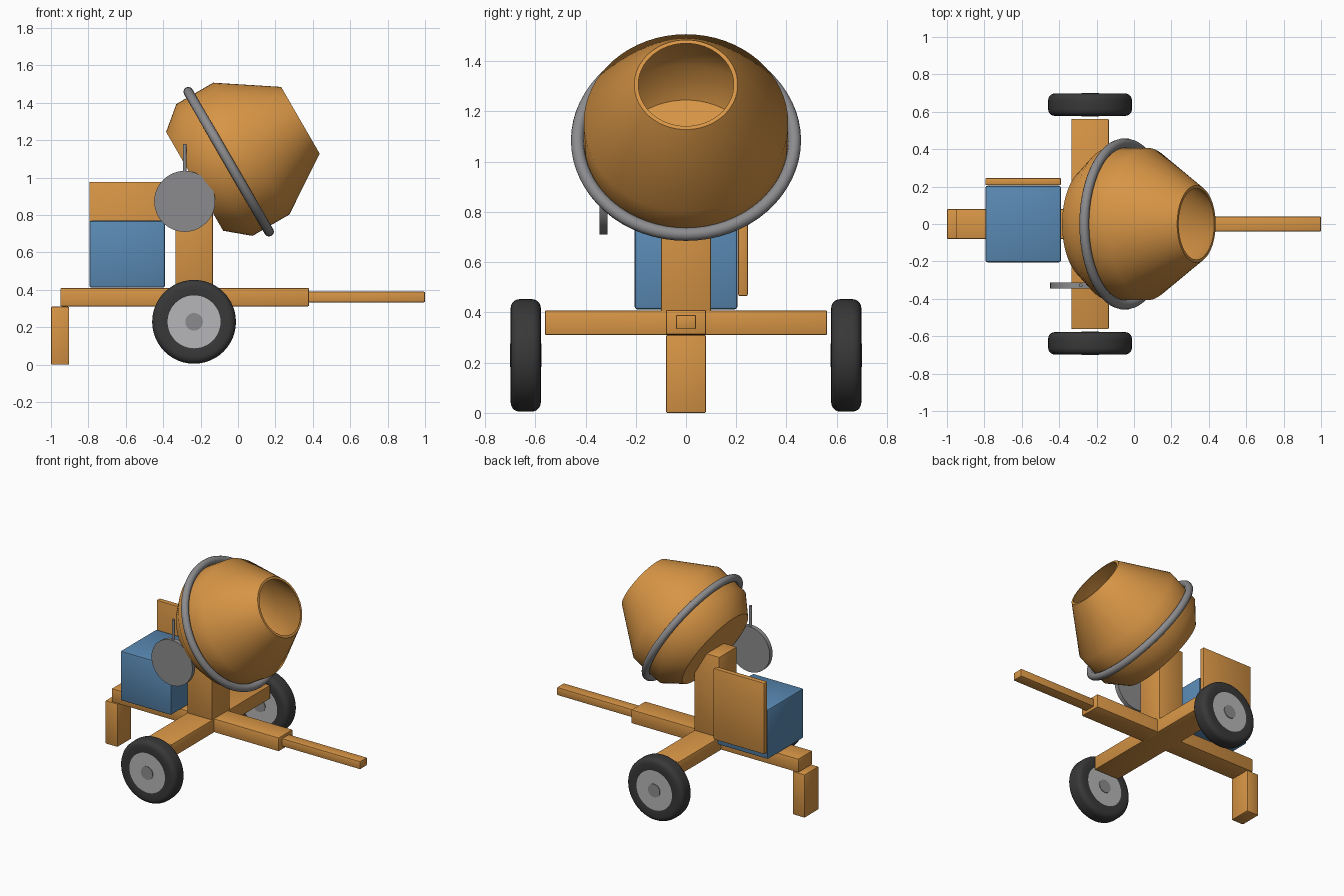
import bpy, bmesh
from math import radians, sin, cos, pi
from mathutils import Vector, Matrix

cube = bpy.data.objects.get("Cube")
if cube:
    bpy.data.objects.remove(cube, do_unlink=True)


def material(name, rgb):
    m = bpy.data.materials.new(name)
    m.use_nodes = True
    m.diffuse_color = (*rgb, 1)
    m.node_tree.nodes["Principled BSDF"].inputs["Base Color"].default_value = (*rgb, 1)
    return m


ORANGE = material("orange paint", (0.68, 0.30, 0.06))
BLUE = material("blue paint", (0.10, 0.25, 0.45))
RUBBER = material("black rubber", (0.04, 0.04, 0.04))
STEEL = material("grey steel", (0.26, 0.26, 0.27))
RIM = material("light grey rim", (0.47, 0.47, 0.48))


def finish(bm, name, mat, matrix=Matrix(), angle=40):
    bmesh.ops.recalc_face_normals(bm, faces=bm.faces)
    mesh = bpy.data.meshes.new(name)
    bm.to_mesh(mesh)
    bm.free()
    mesh.materials.append(mat)
    ob = bpy.data.objects.new(name, mesh)
    ob.matrix_world = matrix
    bpy.context.collection.objects.link(ob)
    bpy.ops.object.select_all(action='DESELECT')
    bpy.context.view_layer.objects.active = ob
    ob.select_set(True)
    bpy.ops.object.shade_smooth_by_angle(angle=radians(angle))
    return ob


def box(name, mat, x, y, z, bevel=0.006):
    """Bevelled box given by its (min, max) range on each axis."""
    bm = bmesh.new()
    bmesh.ops.create_cube(bm, size=1)
    for v in bm.verts:
        v.co = [r[0] if c < 0 else r[1] for c, r in zip(v.co, (x, y, z))]
    bmesh.ops.bevel(bm, geom=bm.edges[:], offset=bevel, segments=2,
                    profile=0.5, affect='EDGES')
    return finish(bm, name, mat, angle=30)


def lathe(name, mat, profile, matrix, steps=64, closed=True, angle=40):
    """Spin (radius, height) points about local z."""
    bm = bmesh.new()
    vs = [bm.verts.new((r, 0, h)) for r, h in profile]
    es = [bm.edges.new(p) for p in zip(vs, vs[1:])]
    if closed:
        es.append(bm.edges.new((vs[-1], vs[0])))
    bmesh.ops.spin(bm, geom=vs + es, cent=(0, 0, 0), axis=(0, 0, 1),
                   angle=2 * pi, steps=steps)
    bmesh.ops.remove_doubles(bm, verts=bm.verts[:], dist=0.0001)
    return finish(bm, name, mat, matrix, angle)


def disc(name, mat, radius, half, matrix, steps=48):
    return lathe(name, mat, [(0, -half), (radius, -half), (radius, half), (0, half)],
                 matrix, steps, closed=False)


# Frame: long beam, axle beam, towing bar, rear leg and drum post
box("main_beam", ORANGE, (-0.95, 0.38), (-0.08, 0.08), (0.312, 0.41))
box("axle_beam", ORANGE, (-0.335, -0.135), (-0.562, 0.562), (0.31, 0.408))
box("towing_bar", ORANGE, (0.3, 1.0), (-0.04, 0.04), (0.333, 0.39))
box("rear_leg", ORANGE, (-1.0, -0.903), (-0.08, 0.08), (0.0, 0.31))
box("drum_post", ORANGE, (-0.335, -0.135), (-0.10, 0.10), (0.40, 0.985))

# Motor housing and the panel behind it
box("motor_housing", BLUE, (-0.795, -0.39), (-0.205, 0.205), (0.412, 0.77), 0.012)
box("side_panel", ORANGE, (-0.795, -0.39), (0.208, 0.246), (0.465, 0.977))

# Mixing drum: open hollow shell tilted along +x
tilt = Matrix.Translation((-0.05, 0, 1.085)) @ Matrix.Rotation(radians(60), 4, 'Y')
shell = [(0, -0.21), (0.305, -0.21), (0.407, -0.088), (0.407, 0.14), (0.206, 0.443),
         (0.19, 0.443), (0.392, 0.135), (0.392, -0.08), (0.298, -0.195), (0, -0.195)]
lathe("mixing_drum", ORANGE, shell, tilt, closed=False, angle=42)


def rounded(inner, outer, half, r, n=5):
    """Rounded rectangular section between two radii."""
    pts = []
    for k, (cx, cy) in enumerate([(outer - r, half - r), (inner + r, half - r),
                                  (inner + r, r - half), (outer - r, r - half)]):
        for i in range(n + 1):
            a = (k + i / n) * pi / 2
            pts.append((cx + r * cos(a), cy + r * sin(a)))
    return pts


# Gear ring around the drum
ring = [(0.432 + 0.026 * cos(i * pi / 6), 0.026 * sin(i * pi / 6)) for i in range(12)]
lathe("drum_ring", STEEL, ring, tilt, angle=60)

# Wheels
for side, name in ((-1, "front"), (1, "back")):
    place = Matrix.Translation((-0.235, side * 0.638, 0.229)) @ Matrix.Rotation(pi / 2, 4, 'X')
    lathe(name + "_tyre", RUBBER, rounded(0.115, 0.224, 0.06, 0.036), place, 48)
    disc(name + "_rim", RIM, 0.143, 0.0585, place)
    disc(name + "_hub", STEEL, 0.047, 0.063, place, 32)

# Tilting hand wheel with its upright handle
place = Matrix.Translation((-0.285, -0.328, 0.873)) @ Matrix.Rotation(pi / 2, 4, 'X')
disc("hand_wheel", STEEL, 0.163, 0.016, place)
disc("wheel_handle", STEEL, 0.01, 0.15, Matrix.Translation((-0.285, -0.328, 1.03)), 16)
